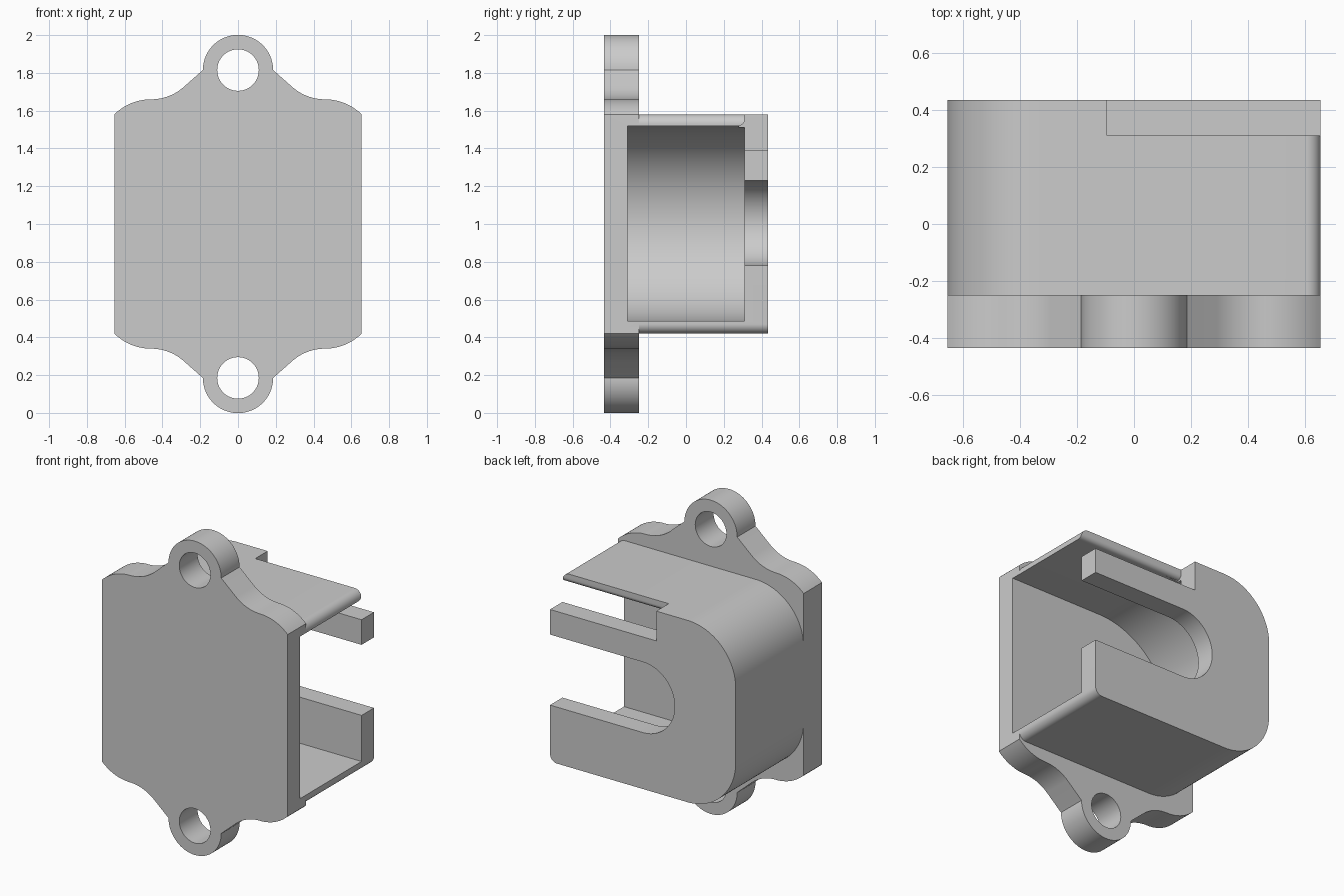
import bpy, bmesh
from math import cos, sin, radians

cube = bpy.data.objects.get("Cube")
if cube:
    bpy.data.objects.remove(cube, do_unlink=True)

grey = bpy.data.materials.new("plain grey")
grey.use_nodes = True
grey.diffuse_color = (0.6, 0.6, 0.6, 1)
grey.node_tree.nodes["Principled BSDF"].inputs["Base Color"].default_value = (0.6, 0.6, 0.6, 1)

MID = 1.0          # height of the horizontal symmetry plane
HALF_W = 0.655     # half width in x
HALF_H = 0.58      # half height of the housing
PLATE_BACK = -0.25
BACK, WALL = 0.435, 0.31


def arc(cx, cz, r, a0, a1, n=24):
    """Points on an arc, angles in degrees."""
    angles = [radians(a0 + (a1 - a0) * i / n) for i in range(n + 1)]
    return [(cx + r * cos(a), cz + r * sin(a)) for a in angles]


def prism(name, points, start, end, axis="y"):
    """Extrude a closed outline along y (outline in x, z) or x (outline in y, z)."""
    bm = bmesh.new()
    place = (lambda p, d: (p[0], d, p[1])) if axis == "y" else (lambda p, d: (d, p[0], p[1]))
    rings = [[bm.verts.new(place(p, d)) for p in points] for d in (start, end)]
    bm.faces.new(rings[0])
    bm.faces.new(rings[1])
    for i in range(len(points)):
        j = (i + 1) % len(points)
        bm.faces.new((rings[0][i], rings[0][j], rings[1][j], rings[1][i]))
    bmesh.ops.recalc_face_normals(bm, faces=bm.faces)
    mesh = bpy.data.meshes.new(name)
    bm.to_mesh(mesh)
    bm.free()
    mesh.materials.append(grey)
    obj = bpy.data.objects.new(name, mesh)
    bpy.context.collection.objects.link(obj)
    return obj


def combine(target, tool, operation):
    """Apply a boolean and discard the tool."""
    tool.hide_render = True
    mod = target.modifiers.new(operation.title(), "BOOLEAN")
    mod.operation, mod.solver, mod.object = operation, "EXACT", tool
    bpy.context.view_layer.objects.active = target
    bpy.ops.object.modifier_apply(modifier=mod.name)
    bpy.data.objects.remove(tool, do_unlink=True)


def box(name, x0, x1, z0, z1, y0, y1):
    return prism(name, [(x0, z0), (x1, z0), (x1, z1), (x0, z1)], y0, y1)


# Mounting plate: one shoulder quarter, mirrored across and top to bottom
EAR_Z, EAR_R, HOLE_R = 1.815, 0.186, 0.11
shoulder = arc(0.46, 1.382, 0.278, 45.5, 90, 14)
shoulder[0] = (HALF_W, MID + HALF_H)
shoulder += arc(0.46, 1.92, 0.26, -90, -130, 14)[1:]
ear = arc(0, EAR_Z, EAR_R, 0, 180, 48)
top = shoulder + ear + [(-x, z) for x, z in reversed(shoulder)]
outline = top + [(x, 2 * MID - z) for x, z in reversed(top)]
body = prism("mounting_bracket_housing", outline, -BACK, PLATE_BACK)

# Housing block: large rounding on the closed side, small on the open side
big, small = 0.34, 0.05
upper = arc(HALF_W - small, MID + HALF_H - small, small, 0, 90, 10)
upper += arc(-HALF_W + big, MID + HALF_H - big, big, 90, 180, 32)
block = prism("housing", upper + [(x, 2 * MID - z) for x, z in reversed(upper)],
              PLATE_BACK, BACK)
combine(body, block, "UNION")


# Round-ended pocket and back slot, both open towards the left side
def slot(name, r, mid, y0, y1):
    return prism(name, [(0.8, mid + r)] + arc(0, mid, r, 90, 270, 64) + [(0.8, mid - r)], y0, y1)


combine(body, slot("pocket", 0.517, MID + 0.003, -WALL, WALL), "DIFFERENCE")
combine(body, slot("back_slot", 0.225, MID + 0.005, WALL - 0.1, 0.6), "DIFFERENCE")

# Notch in the upper edge of the back wall
combine(body, box("notch", -0.095, 0.8, 1.39, 1.7, WALL, 0.6), "DIFFERENCE")

# Rounded underside of the free upper lip
lip = arc(WALL - 0.03, 1.55, 0.03, -90, 0, 10)
lip += [(WALL + 0.03, 1.55), (WALL + 0.03, 1.5), (WALL - 0.03, 1.5)]
combine(body, prism("lip_rounding", lip, -0.095, 0.8, "x"), "DIFFERENCE")

# Screw holes through both ears
for z in (EAR_Z, 2 * MID - EAR_Z):
    combine(body, prism("screw_hole", arc(0, z, HOLE_R, 0, 352.5, 47), -0.6, 0), "DIFFERENCE")

# Smooth the curves, keep the edges crisp
bpy.ops.object.select_all(action="DESELECT")
body.select_set(True)
bpy.context.view_layer.objects.active = body
bpy.ops.object.shade_smooth_by_angle(angle=radians(25))
